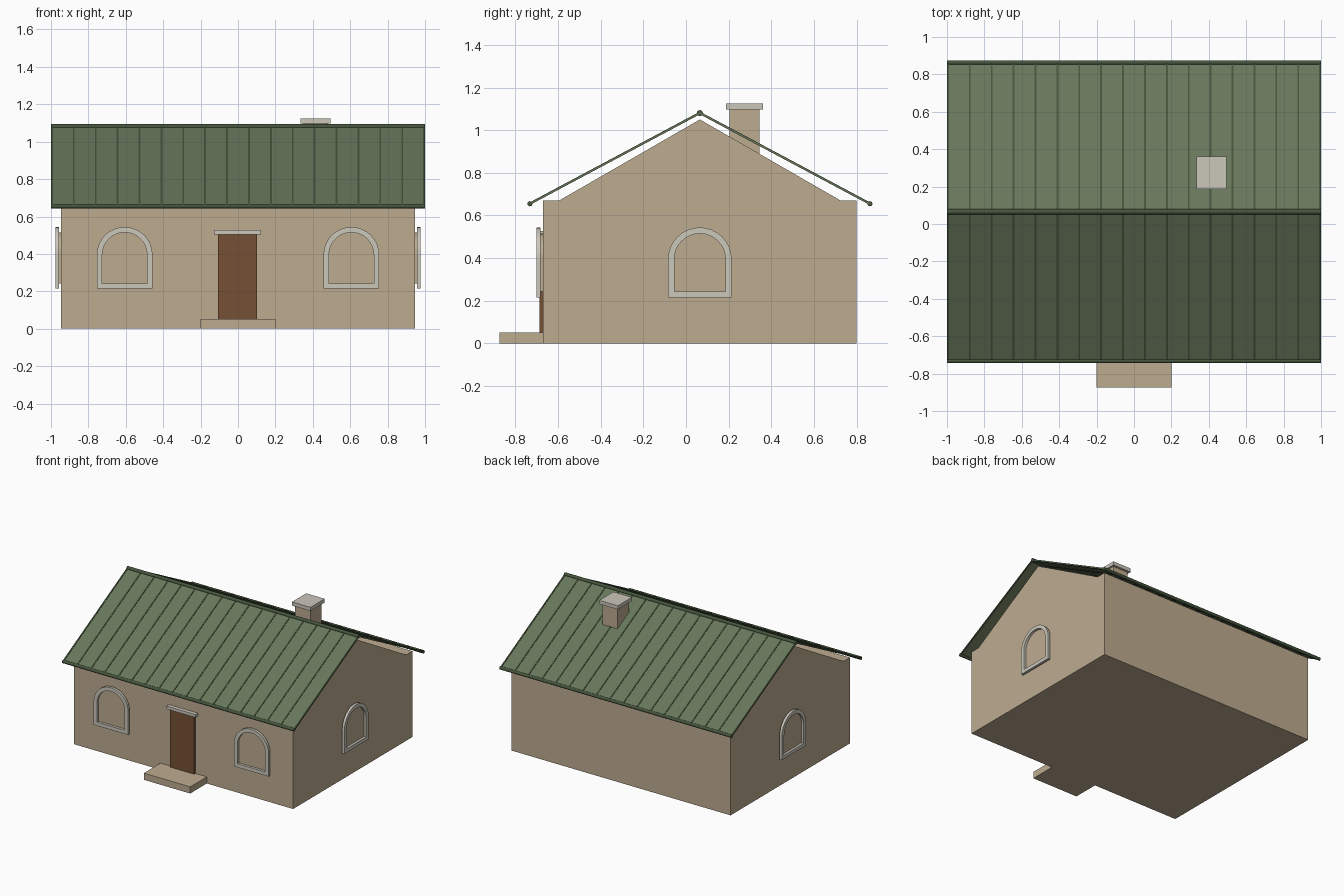
import bpy, bmesh
from math import pi, sin, cos, atan2, hypot
from mathutils import Matrix, Vector

old = bpy.data.objects.get("Cube")
if old:
    bpy.data.objects.remove(old, do_unlink=True)


def material(name, rgb):
    m = bpy.data.materials.new(name)
    m.use_nodes = True
    m.diffuse_color = (*rgb, 1)
    bsdf = m.node_tree.nodes["Principled BSDF"]
    bsdf.inputs["Base Color"].default_value = (*rgb, 1)
    bsdf.inputs["Roughness"].default_value = 0.8
    return m


WALL = material("sand plaster", (0.51, 0.41, 0.28))
TRIM = material("pale stone", (0.60, 0.57, 0.50))
DOOR = material("brown wood", (0.18, 0.08, 0.035))
ROOF = material("green metal", (0.14, 0.185, 0.105))
SEAM = material("dark green metal", (0.06, 0.09, 0.045))


def finish(name, bm, mat, matrix=None):
    if matrix:
        bm.transform(matrix)
    bmesh.ops.recalc_face_normals(bm, faces=bm.faces)
    mesh = bpy.data.meshes.new(name)
    bm.to_mesh(mesh)
    bm.free()
    mesh.materials.append(mat)
    ob = bpy.data.objects.new(name, mesh)
    bpy.context.collection.objects.link(ob)
    return ob


def add_box(bm, x, y, z, matrix=Matrix()):
    """Box between the given (low, high) ranges."""
    lo, hi = map(Vector, zip(x, y, z))
    place = Matrix.Translation((lo + hi) / 2) @ Matrix.Diagonal((*(hi - lo), 1))
    bmesh.ops.create_cube(bm, size=1, matrix=matrix @ place)


def box(name, x, y, z, mat):
    bm = bmesh.new()
    add_box(bm, x, y, z)
    return finish(name, bm, mat)


def prism(name, pts, near, far, mat, matrix, hole=None):
    """Outline in x and z, extruded towards -y; hole has as many points."""
    bm = bmesh.new()
    n = len(pts)

    def loop(p, d):
        return [bm.verts.new((u, -d, v)) for u, v in p]

    def bridge(a, b):
        for i in range(n):
            j = (i + 1) % n
            bm.faces.new((a[i], a[j], b[j], b[i]))

    back, front = loop(pts, near), loop(pts, far)
    bridge(back, front)
    if hole:
        back_in, front_in = loop(hole, near), loop(hole, far)
        bridge(front, front_in)
        bridge(front_in, back_in)
        bridge(back_in, back)
    else:
        bm.faces.new(back)
        bm.faces.new(front)
    return finish(name, bm, mat, matrix)


def rod(name, y, z, radius):
    bm = bmesh.new()
    bmesh.ops.create_cone(bm, cap_ends=True, segments=12, radius1=radius,
                          radius2=radius, depth=2)
    place = Matrix.Translation((0, y, z)) @ Matrix.Rotation(pi / 2, 4, "Y")
    ob = finish(name, bm, SEAM, place)
    for f in ob.data.polygons:
        f.use_smooth = len(f.vertices) == 4


def turn(angle):
    return Matrix.Rotation(angle, 4, "Z")


# Walls with gable ends
MID = 0.065
prism("walls", [(-0.67, 0), (0.8, 0), (0.8, 0.67), (0.725, 0.67), (MID, 1.05),
                (-0.595, 0.67), (-0.67, 0.67)], -0.945, 0.945, WALL, turn(pi / 2))

# Roof slopes with standing seams
RIDGE, EAVE, RUN, BAYS = 1.08, 0.655, 0.797, 17
length = hypot(RUN, RIDGE - EAVE)
pitch = atan2(RIDGE - EAVE, RUN)
for side, label in ((-1, "front"), (1, "back")):
    slope = (Matrix.Translation((0, MID, RIDGE)) @ turn(0 if side > 0 else pi)
             @ Matrix.Rotation(-pitch, 4, "X"))
    bm = bmesh.new()
    add_box(bm, (-1, 1), (0, length), (-0.003, 0.003), slope)
    finish(label + "_roof", bm, ROOF)
    bm = bmesh.new()
    for i in range(BAYS + 1):
        x = (-1 + 2 * i / BAYS) * 0.995
        add_box(bm, (x - 0.005, x + 0.005), (0, length), (-0.005, 0.006), slope)
    finish(label + "_roof_seams", bm, SEAM)
    rod(label + "_eave_rod", MID + side * RUN, EAVE, 0.012)
rod("ridge_rod", MID, RIDGE, 0.014)

# Chimney
box("chimney", (0.35, 0.48), (0.205, 0.345), (0.8, 1.096), WALL)
box("chimney_cap", (0.335, 0.495), (0.187, 0.362), (1.096, 1.125), TRIM)

# Door, lintel and step
box("door", (-0.107, 0.102), (-0.686, -0.66), (0.05, 0.505), DOOR)
box("door_lintel", (-0.128, 0.123), (-0.7, -0.66), (0.505, 0.528), TRIM)
box("front_step", (-0.2, 0.2), (-0.875, -0.66), (0, 0.052), WALL)


# Arched windows
def arch(radius, bottom, steps=16):
    curve = [(radius * cos(pi * i / steps), 0.395 + radius * sin(pi * i / steps))
             for i in range(steps + 1)]
    return [(-radius, bottom), (radius, bottom)] + curve


def window(name, matrix):
    outer, inner = arch(0.149, 0.215), arch(0.12, 0.243)
    prism(name + "_frame", outer, 0.012, 0.032, TRIM, matrix, hole=inner)
    prism(name + "_panel", inner, -0.01, 0.013, WALL, matrix)


for s, label in ((1, "left"), (-1, "right")):
    window("front_" + label + "_window", Matrix.Translation((s * 0.606, -0.67, 0)))
    window(label + "_side_window",
           Matrix.Translation((s * 0.945, MID, 0)) @ turn(s * pi / 2))
